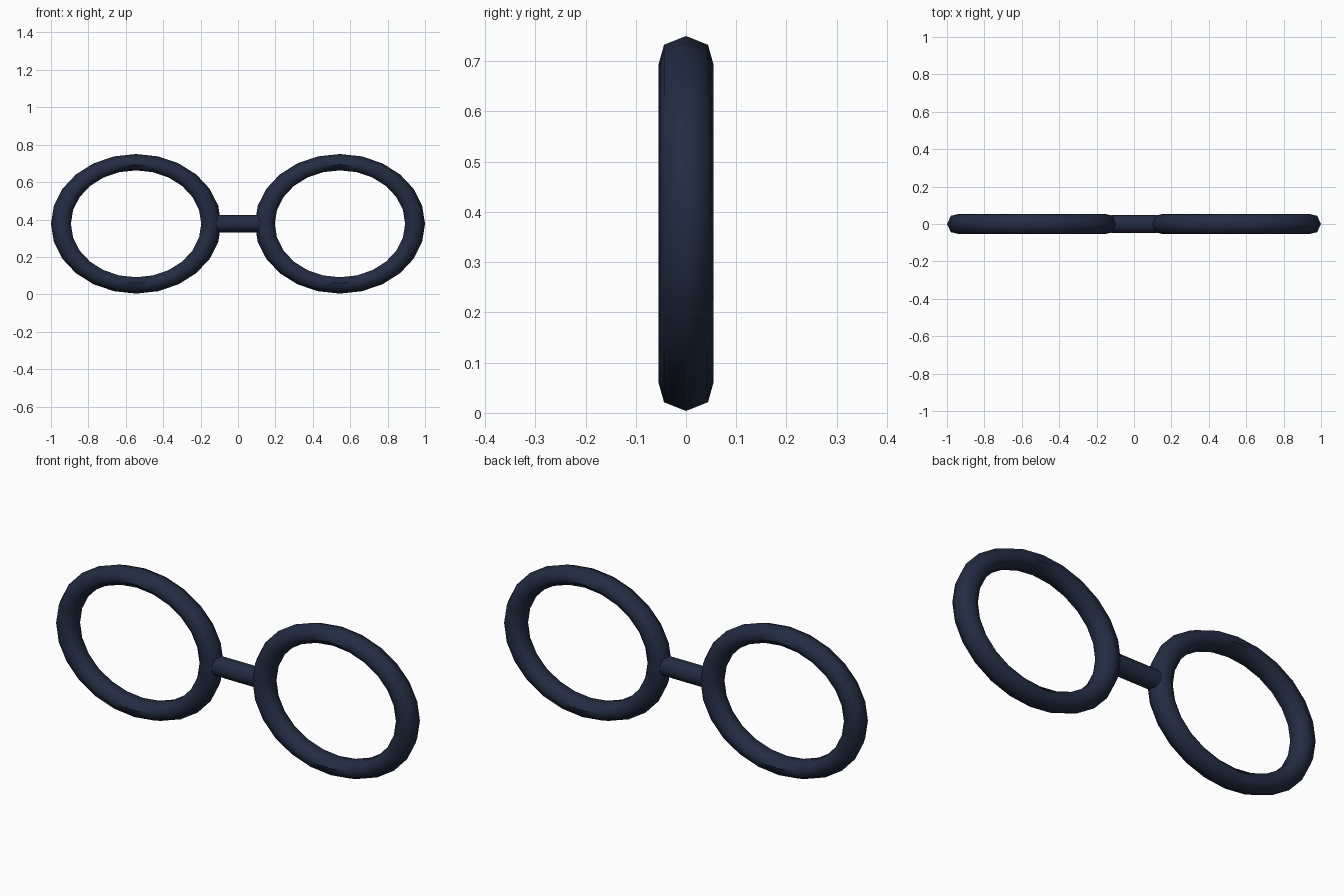
import bpy, math

if "Cube" in bpy.data.objects:
    bpy.data.objects.remove(bpy.data.objects["Cube"])

navy = bpy.data.materials.new("navy")
navy.diffuse_color = (0.016, 0.025, 0.055, 1)
navy.use_nodes = True
navy.node_tree.nodes["Principled BSDF"].inputs["Base Color"].default_value = navy.diffuse_color


def finish(obj, name):
    obj.name = name
    obj.data.materials.append(navy)
    bpy.ops.object.transform_apply(location=False, rotation=True, scale=True)
    bpy.ops.object.shade_smooth_by_angle(angle=math.radians(60))


# oval lens rims: seven-sided tubes, squashed in height
for side, name in ((-1, "left_rim"), (1, "right_rim")):
    bpy.ops.mesh.primitive_torus_add(
        major_segments=24, minor_segments=7, major_radius=0.399,
        minor_radius=0.056, location=(side * 0.545, 0, 0.377),
        rotation=(math.pi / 2, 0, 0))
    rim = bpy.context.object
    rim.scale = (1, 0.82, 1)
    finish(rim, name)

# bridge rod joining the rims
bpy.ops.mesh.primitive_cylinder_add(
    vertices=12, radius=0.047, depth=0.24, location=(0, 0, 0.378),
    rotation=(0, math.pi / 2, 0))
finish(bpy.context.object, "nose_bridge")
